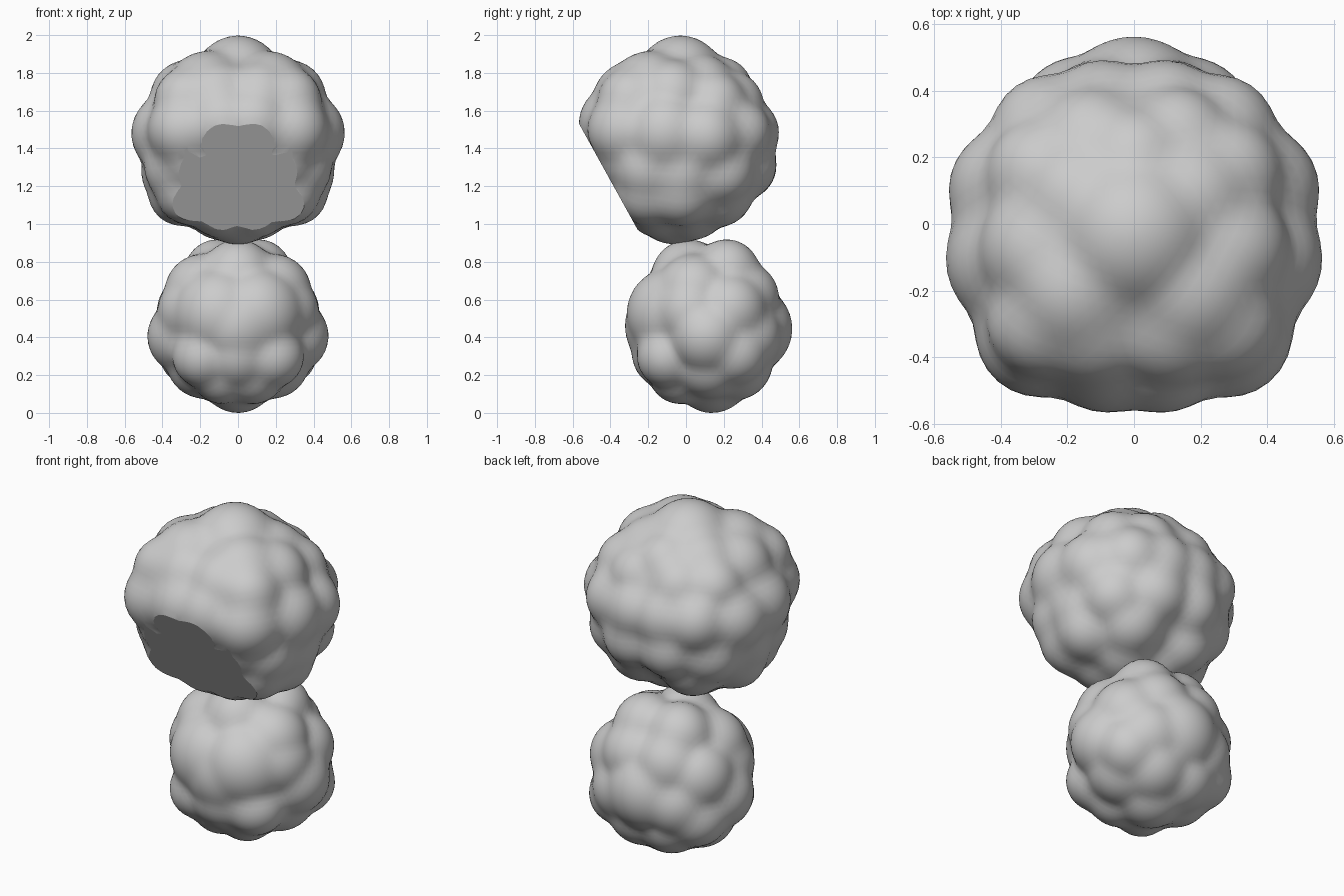
import bpy, bmesh, math
from mathutils import Vector


def puff(name, centre, core, lobes, cut=None):
    """Lumpy ball: rays from the centre reach the outermost rounded lobe.
    lobes: (tip x, y, z, radius), mirrored in x. cut: (point, normal) flat face."""
    c = Vector(centre)
    balls = []
    for x, y, z, r in lobes:
        for s in ((1, -1) if x else (1,)):
            d = Vector((x * s, y, z)) - c
            balls.append((d - d.normalized() * r, r))
    bm = bmesh.new()
    bmesh.ops.create_icosphere(bm, subdivisions=5, radius=1)
    for v in bm.verts:
        d = v.co.normalized()
        reach = [1 / math.sqrt(sum((d[i] / core[i]) ** 2 for i in range(3)))]
        for p, r in balls:
            k = d.dot(p)
            q = r * r - p.length_squared + k * k
            if q > 0 and k > 0:
                reach.append(k + math.sqrt(q))
        v.co = c + d * max(reach)
    # relax the creases
    for _ in range(3):
        bmesh.ops.smooth_vert(bm, verts=bm.verts, factor=0.4,
                              use_axis_x=True, use_axis_y=True, use_axis_z=True)
    if cut:
        p, n = Vector(cut[0]), Vector(cut[1]).normalized()
        res = bmesh.ops.bisect_plane(bm, geom=bm.verts[:] + bm.edges[:] + bm.faces[:],
                                     plane_co=p, plane_no=n, clear_outer=True)
        edges = [e for e in res["geom_cut"] if isinstance(e, bmesh.types.BMEdge)]
        bmesh.ops.holes_fill(bm, edges=edges, sides=0)
        for e in edges:
            e.smooth = False
    bmesh.ops.recalc_face_normals(bm, faces=bm.faces)
    me = bpy.data.meshes.new(name)
    bm.to_mesh(me)
    bm.free()
    ob = bpy.data.objects.new(name, me)
    bpy.context.collection.objects.link(ob)
    bpy.ops.object.select_all(action='DESELECT')
    ob.select_set(True)
    bpy.context.view_layer.objects.active = ob
    bpy.ops.object.shade_smooth_by_angle(angle=math.radians(40), keep_sharp_edges=True)
    return ob


# Large upper puff with a flat sloping face low at the front
puff("upper_puff", (0, -0.03, 1.45), (0.485, 0.47, 0.48), [
    (0, -0.03, 2.0, 0.24), (0.27, -0.30, 1.86, 0.22), (0.26, 0.14, 1.86, 0.20),
    (0.42, -0.10, 1.80, 0.20), (0.40, 0.23, 1.72, 0.18), (0.19, 0.37, 1.73, 0.18),
    (0.18, -0.44, 1.78, 0.21), (0.13, -0.56, 1.58, 0.21), (0.42, -0.47, 1.52, 0.20),
    (0.565, -0.15, 1.50, 0.22), (0.55, 0.17, 1.47, 0.20), (0.37, 0.41, 1.50, 0.18),
    (0.14, 0.49, 1.50, 0.19), (0.17, 0.46, 1.24, 0.19), (0.42, 0.28, 1.20, 0.19),
    (0.49, -0.02, 1.18, 0.20), (0.46, -0.28, 1.22, 0.20), (0.25, 0.27, 1.03, 0.19),
    (0.43, -0.02, 1.04, 0.18), (0.37, -0.27, 1.05, 0.19), (0.14, 0.06, 0.92, 0.20),
    (0, -0.08, 0.89, 0.24), (0.36, -0.41, 1.30, 0.19), (0, 0.29, 1.85, 0.17),
    (0.38, -0.40, 1.74, 0.18), (0.14, -0.20, 0.94, 0.20),
], cut=((0, -0.505, 1.42), (0, -0.875, -0.484)))

# Smaller lower puff set slightly back
puff("lower_puff", (0, 0.10, 0.46), (0.39, 0.38, 0.39), [
    (0, -0.05, 0.91, 0.20), (0.17, 0.28, 0.90, 0.18), (0.33, 0.00, 0.78, 0.20),
    (0.22, -0.27, 0.60, 0.25), (0, -0.325, 0.46, 0.25), (0.41, -0.03, 0.60, 0.20),
    (0.48, 0.12, 0.37, 0.20), (0.40, 0.32, 0.60, 0.20), (0.18, 0.44, 0.72, 0.20),
    (0, 0.565, 0.43, 0.24), (0.28, 0.46, 0.36, 0.20), (0.16, 0.38, 0.12, 0.20),
    (0.32, 0.15, 0.13, 0.20), (0.28, -0.20, 0.21, 0.17), (0, -0.25, 0.20, 0.20),
    (0.13, -0.11, 0.07, 0.17), (0, 0.17, 0.0, 0.21), (0.38, 0.34, 0.24, 0.18),
])
